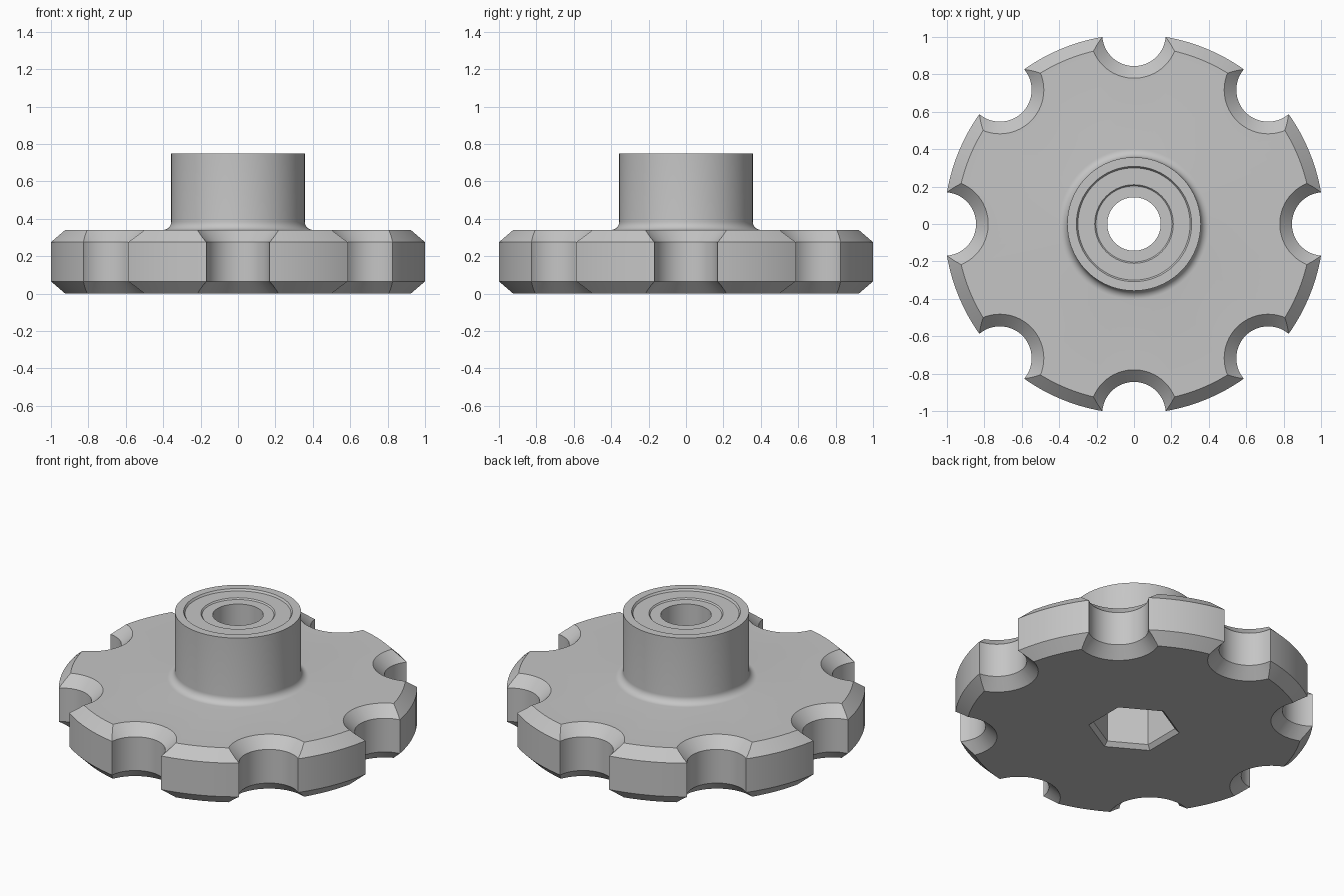
import bpy, bmesh, math

cube = bpy.data.objects.get("Cube")
if cube:
    bpy.data.objects.remove(cube, do_unlink=True)

R, NOTCH, CHAMFER = 1.0142, 0.17, 0.065
DISC_TOP, HUB_R, HUB_TOP = 0.34, 0.357, 0.75
BORE, FILLET = 0.143, 0.045

grey = bpy.data.materials.new("plain_grey")
grey.use_nodes = True
colour = (0.56, 0.56, 0.56, 1)
grey.diffuse_color = colour
grey.node_tree.nodes["Principled BSDF"].inputs["Base Color"].default_value = colour


def lathe(name, profile, sides, closed=False, location=(0, 0, 0), turn=0.0):
    """Spin an (r, z) profile round z; an open profile is capped at both ends."""
    bm = bmesh.new()
    rings = []
    for r, z in profile:
        angles = [turn + 2 * math.pi * i / sides for i in range(sides)]
        rings.append([bm.verts.new((r * math.cos(a), r * math.sin(a), z)) for a in angles])
    pairs = list(zip(rings, rings[1:]))
    if closed:
        pairs.append((rings[-1], rings[0]))
    else:
        bm.faces.new(rings[0])
        bm.faces.new(rings[-1])
    for low, high in pairs:
        for i in range(sides):
            j = (i + 1) % sides
            bm.faces.new((low[i], low[j], high[j], high[i]))
    bmesh.ops.recalc_face_normals(bm, faces=bm.faces)
    mesh = bpy.data.meshes.new(name)
    bm.to_mesh(mesh)
    bm.free()
    mesh.materials.append(grey)
    obj = bpy.data.objects.new(name, mesh)
    obj.location = location
    bpy.context.collection.objects.link(obj)
    return obj


def cut(target, cutter):
    """Subtract the cutter and discard it."""
    cutter.hide_render = True
    bpy.context.view_layer.objects.active = target
    mod = target.modifiers.new("cut", 'BOOLEAN')
    mod.operation = 'DIFFERENCE'
    mod.solver = 'EXACT'
    mod.object = cutter
    bpy.ops.object.modifier_apply(modifier=mod.name)
    bpy.data.objects.remove(cutter, do_unlink=True)


# Disc, filleted hub, stepped hub face and bore as one turned body
fillet = []
for i in range(9):
    a = math.pi / 2 * i / 8
    fillet.append((HUB_R + FILLET * (1 - math.sin(a)), DISC_TOP + FILLET * (1 - math.cos(a))))
profile = [(BORE, 0), (R - CHAMFER, 0), (R, CHAMFER), (R, DISC_TOP - CHAMFER),
           (R - CHAMFER, DISC_TOP)] + fillet
profile += [(HUB_R, HUB_TOP), (0.308, HUB_TOP), (0.3, HUB_TOP - 0.012),
            (0.21, HUB_TOP - 0.012), (0.203, HUB_TOP - 0.02), (BORE, HUB_TOP - 0.02)]
knob = lathe("knob_body", profile, 128, closed=True)

# Eight grip notches, flared at top and bottom to chamfer their edges
FLARE = 0.15
notch_profile = [(NOTCH + FLARE, CHAMFER - FLARE), (NOTCH, CHAMFER),
                 (NOTCH, DISC_TOP - CHAMFER), (NOTCH + FLARE, DISC_TOP - CHAMFER + FLARE)]
for i in range(8):
    a = math.pi / 4 * i
    spot = (R * math.cos(a), R * math.sin(a), 0)
    notch = lathe("notch_cutter", notch_profile, 64, location=spot, turn=a)
    bpy.context.view_layer.update()
    cut(knob, notch)

# Hexagonal nut pocket with a chamfered mouth in the underside
pocket = lathe("pocket_cutter", [(0.285, -0.025), (0.235, 0.025), (0.235, 0.4)],
               6, turn=math.pi / 2)
bpy.context.view_layer.update()
cut(knob, pocket)

# Smooth the round walls, keep the chamfers crisp
bpy.ops.object.select_all(action='DESELECT')
knob.select_set(True)
bpy.context.view_layer.objects.active = knob
bpy.ops.object.shade_smooth_by_angle(angle=math.radians(30))
